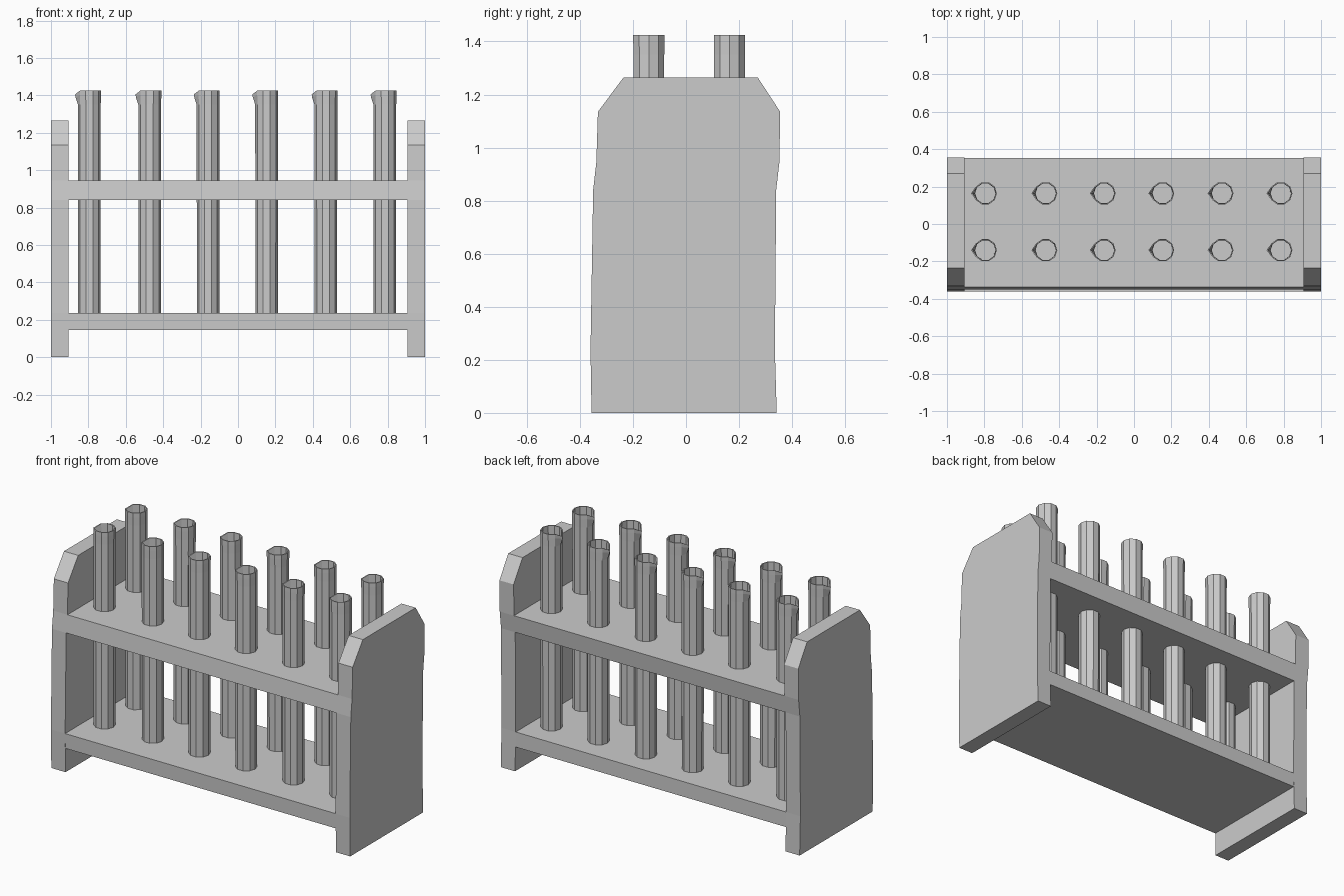
import bpy, bmesh
from math import cos, sin, pi

cube = bpy.data.objects.get("Cube")
if cube:
    bpy.data.objects.remove(cube, do_unlink=True)

grey = bpy.data.materials.new("plain grey")
grey.use_nodes = True
COLOUR = (0.6, 0.6, 0.6, 1)
grey.diffuse_color = COLOUR
grey.node_tree.nodes["Principled BSDF"].inputs["Base Color"].default_value = COLOUR


def finish(name, bm):
    bmesh.ops.recalc_face_normals(bm, faces=bm.faces)
    mesh = bpy.data.meshes.new(name)
    bm.to_mesh(mesh)
    bm.free()
    mesh.materials.append(grey)
    obj = bpy.data.objects.new(name, mesh)
    bpy.context.collection.objects.link(obj)
    return obj


def prism(name, profile, x0, x1):
    """Extrude a (y, z) outline along x."""
    bm = bmesh.new()
    face = bm.faces.new([bm.verts.new((x0, y, z)) for y, z in profile])
    moved = bmesh.ops.extrude_face_region(bm, geom=[face])["geom"]
    bmesh.ops.translate(bm, vec=(x1 - x0, 0, 0),
                        verts=[v for v in moved if isinstance(v, bmesh.types.BMVert)])
    return finish(name, bm)


def loft(bm, rings):
    """Closed solid through a list of rings with capped ends."""
    loops = [[bm.verts.new(p) for p in ring] for ring in rings]
    for a, b in zip(loops, loops[1:]):
        for i in range(len(a)):
            j = (i + 1) % len(a)
            bm.faces.new((a[i], a[j], b[j], b[i]))
    bm.faces.new(loops[0][::-1])
    bm.faces.new(loops[-1])


SIDES = 10


def ring(cx, cy, r, z, spout=0.0, dip=0.0):
    """Ring whose corner on the -x side may be pulled out into a spout."""
    pts = []
    for i in range(SIDES):
        a = 2 * pi * i / SIDES
        tip = i == SIDES // 2
        rr = r + (spout if tip else 0)
        pts.append((cx + rr * cos(a), cy + rr * sin(a), z - (dip if tip else 0)))
    return pts


# End panels with clipped top corners
front = [(-.356, 0), (-.36, .235), (-.35, .84), (-.338, .945), (-.332, 1.135), (-.235, 1.265)]
back = [(.27, 1.265), (.355, 1.135), (.352, .945), (.34, .84), (.335, .235), (.342, 0)]
prism("left_end_panel", front + back, .905, 1)
prism("right_end_panel", front + back, -1, -.905)

# Shelves, flush with the panel edges
prism("lower_shelf", [(-.358, .145), (-.36, .235), (.335, .235), (.337, .145)], -.905, .905)
upper = prism("upper_shelf", [(-.35, .84), (-.338, .945), (.352, .945), (.34, .84)], -.905, .905)

# Tube positions
COLUMNS = (-.795, -.472, -.16, .153, .47, .785)
ROWS = (-.14, .164)
spots = [(x, y) for y in ROWS for x in COLUMNS]

# Holes through the upper shelf
bm = bmesh.new()
for x, y in spots:
    loft(bm, [ring(x, y, .058, .7), ring(x, y, .058, 1.1)])
cutter = finish("hole_cutter", bm)
cutter.hide_render = True
cut = upper.modifiers.new("holes", "BOOLEAN")
cut.operation = "DIFFERENCE"
cut.object = cutter
bpy.context.view_layer.objects.active = upper
bpy.ops.object.modifier_apply(modifier=cut.name)
bpy.data.objects.remove(cutter, do_unlink=True)

# Open tubes with a pouring spout
for n, (x, y) in enumerate(spots, 1):
    bm = bmesh.new()
    loft(bm, [
        ring(x, y, .06, .2),
        ring(x, y, .061, 1.35),
        ring(x, y, .062, 1.4, .012, .01),
        ring(x, y, .062, 1.425, .014, .02),
        ring(x, y, .056, 1.425, .013, .02),
        ring(x, y, .055, 1.35),
        ring(x, y, .054, .24),
    ])
    finish(f"tube_{n}", bm)
